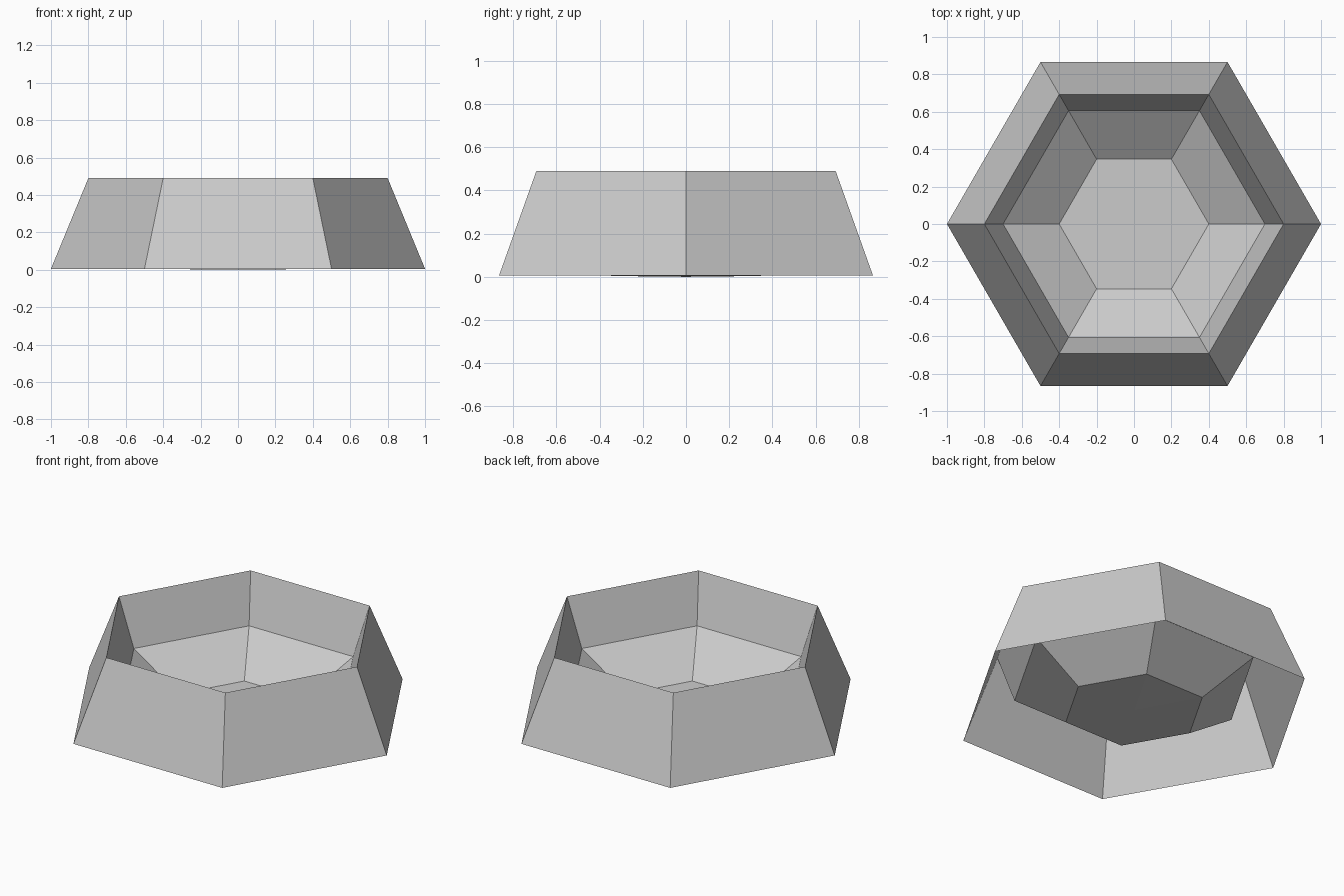
import bpy, bmesh
from math import cos, sin, pi

cube = bpy.data.objects.get("Cube")
if cube:
    bpy.data.objects.remove(cube, do_unlink=True)

SIDES = 6

grey = bpy.data.materials.new("plain_grey")
grey.use_nodes = True
colour = (0.6, 0.6, 0.6, 1)
grey.diffuse_color = colour
grey.node_tree.nodes["Principled BSDF"].inputs["Base Color"].default_value = colour


def ring_surface(name, profile, tip=None):
    """Sweep (radius, height) points round a hexagon; close at a tip height if given."""
    bm = bmesh.new()
    rings = []
    for r, z in profile:
        rings.append([bm.verts.new((r * cos(2 * pi * i / SIDES),
                                    r * sin(2 * pi * i / SIDES), z))
                      for i in range(SIDES)])
    for low, high in zip(rings, rings[1:]):
        for i in range(SIDES):
            j = (i + 1) % SIDES
            bm.faces.new((low[i], low[j], high[j], high[i]))
    if tip is not None:
        centre = bm.verts.new((0, 0, tip))
        last = rings[-1]
        for i in range(SIDES):
            bm.faces.new((last[i], last[(i + 1) % SIDES], centre))
    mesh = bpy.data.meshes.new(name)
    bm.to_mesh(mesh)
    bm.free()
    mesh.materials.append(grey)
    obj = bpy.data.objects.new(name, mesh)
    bpy.context.collection.objects.link(obj)
    return obj


# Sloping outer wall, folded over the rim into the steep inner wall and bowl
ring_surface("wall_and_bowl", [(1, 0.005), (0.8, 0.49), (0.7, 0.2), (0.4, 0.004)])

# Bowl floor, very slightly dished
ring_surface("bowl_floor", [(0.4, 0.004)], tip=0)
